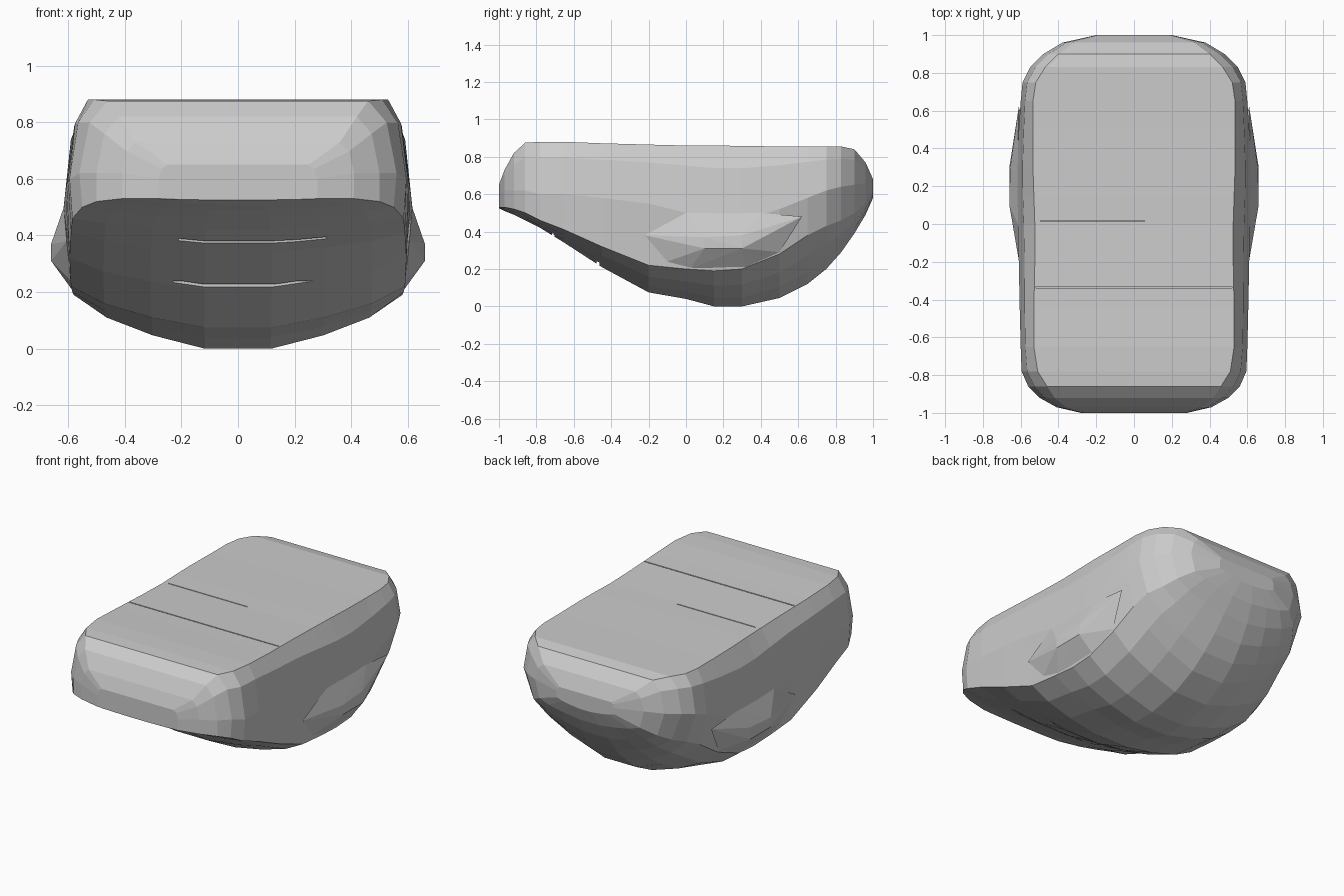
import bpy, bmesh

# Cross-sections front to back:
# y, top z, top half-width, side half-width, side z, lower edge half-width, lower edge z, keel z
SECTIONS = [
    (-1.00, .65, .25, .28, .60, .28, .53, .525),
    (-.97, .73, .36, .41, .62, .41, .53, .51),
    (-.92, .82, .42, .50, .62, .50, .52, .49),
    (-.86, .875, .46, .56, .62, .55, .50, .46),
    (-.78, .88, .51, .595, .60, .585, .46, .42),
    (-.65, .88, .53, .60, .60, .59, .41, .34),
    (-.45, .872, .53, .605, .58, .595, .32, .21),
    (-.20, .865, .525, .61, .55, .59, .22, .075),
    (.00, .86, .525, .615, .50, .585, .20, .04),
    (.15, .86, .53, .62, .46, .58, .19, .0),
    (.30, .858, .535, .62, .46, .58, .20, .0),
    (.50, .855, .535, .61, .52, .57, .28, .045),
    (.65, .855, .535, .60, .58, .55, .38, .12),
    (.75, .855, .52, .59, .62, .53, .43, .20),
    (.83, .855, .47, .55, .64, .48, .46, .29),
    (.90, .84, .40, .48, .65, .43, .50, .39),
    (.96, .77, .32, .38, .66, .35, .55, .49),
    (1.00, .68, .18, .20, .65, .20, .61, .58),
]


def finish(bm, name):
    bmesh.ops.recalc_face_normals(bm, faces=bm.faces)
    mesh = bpy.data.meshes.new(name)
    bm.to_mesh(mesh)
    bm.free()
    obj = bpy.data.objects.new(name, mesh)
    bpy.context.collection.objects.link(obj)
    return obj


def ring(y, zt, wt, w, zm, we, ze, zb):
    half = [
        (wt, zt),
        (wt + .65 * (w - wt), zt - .3 * (zt - zm)),
        (w, zm),
        (we, ze),
        (.8 * we, zb + .58 * (ze - zb)),
        (.52 * we, zb + .25 * (ze - zb)),
        (.2 * we, zb),
    ]
    return [(x, y, z) for x, z in half] + [(-x, y, z) for x, z in reversed(half)]


# Main shell, lofted through the sections
bm = bmesh.new()
rings = [[bm.verts.new(p) for p in ring(*s)] for s in SECTIONS]
for a, b in zip(rings, rings[1:]):
    n = len(a)
    for i in range(n):
        j = (i + 1) % n
        bm.faces.new((a[i], a[j], b[j], b[i]))
bm.faces.new(rings[0])
bm.faces.new(rings[-1])
body = finish(bm, "body_shell")

# Low bulge on each side
bulge = [(.66, .10, .31), (.66, .10, .37), (.66, .30, .31), (.655, .30, .38),
         (.605, -.22, .38), (.59, -.1, .24), (.61, .62, .48), (.575, .5, .29),
         (.58, .02, .20), (.58, .32, .21), (.615, .0, .50), (.615, .4, .50),
         (.5, .2, .35)]
for side, label in ((1, "right"), (-1, "left")):
    bm = bmesh.new()
    for x, y, z in bulge:
        bm.verts.new((side * x, y, z))
    bmesh.ops.convex_hull(bm, input=bm.verts)
    finish(bm, "side_bulge_" + label)

# Thin seam grooves across the top and the sloping underside: centre, size
SEAMS = [
    ((-.22, .015, .86), (.55, .006, .03)),
    ((0, -.335, .868), (1.04, .007, .03)),
    ((.05, -.71, .385), (.52, .012, .03)),
    ((.02, -.47, .225), (.50, .015, .03)),
]
bm = bmesh.new()
for centre, size in SEAMS:
    verts = bmesh.ops.create_cube(bm, size=1)["verts"]
    bmesh.ops.scale(bm, vec=size, verts=verts)
    bmesh.ops.translate(bm, vec=centre, verts=verts)
cutter = finish(bm, "seam_cutter")
cutter.hide_render = True
cutter.hide_set(True)
mod = body.modifiers.new("seams", 'BOOLEAN')
mod.operation = 'DIFFERENCE'
mod.solver = 'EXACT'
mod.object = cutter
